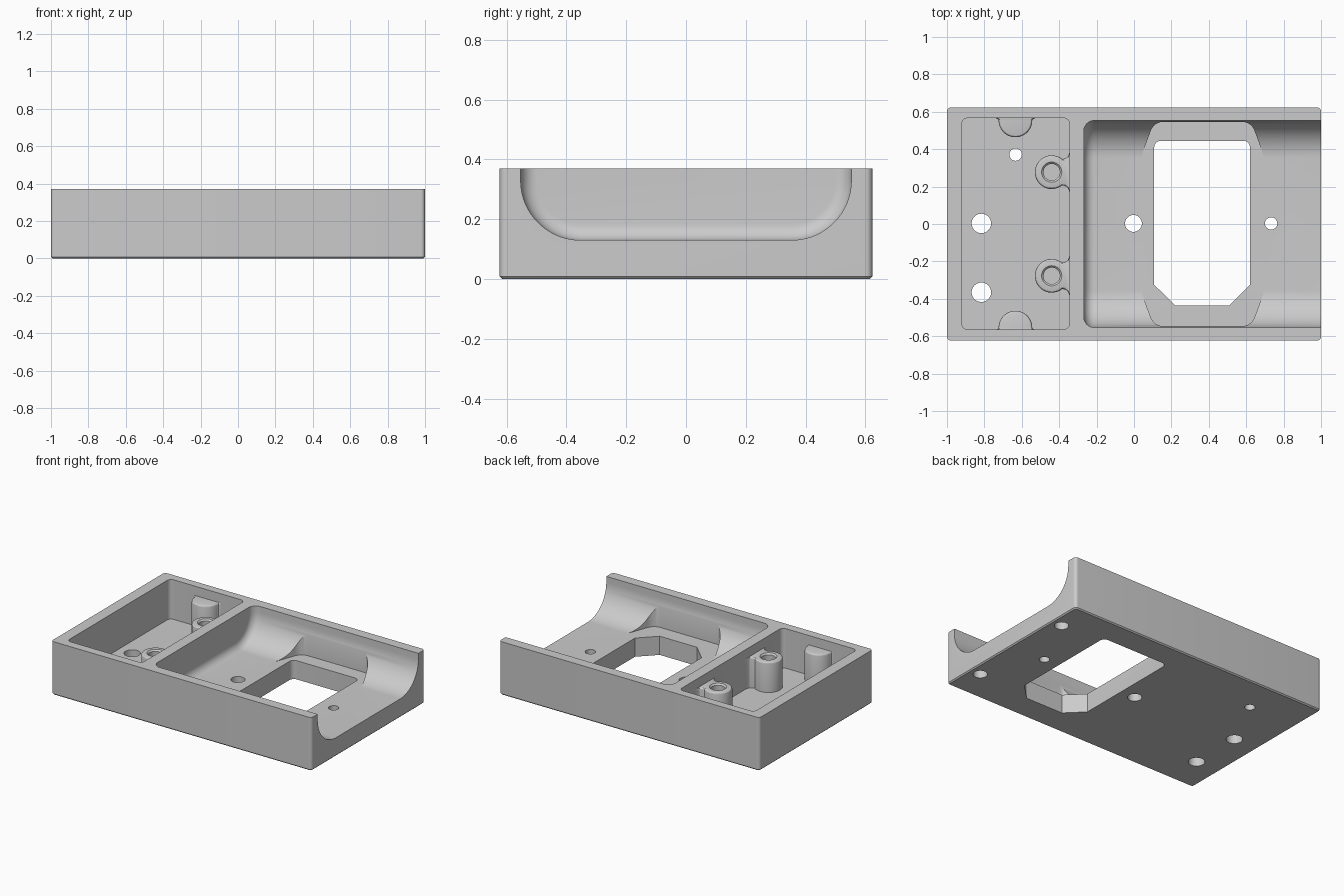
import bpy, bmesh
from math import sin, cos, tan, pi, radians
from mathutils import Vector

cube = bpy.data.objects.get("Cube")
if cube:
    bpy.data.objects.remove(cube, do_unlink=True)

GREY = (0.6, 0.6, 0.6, 1)
grey = bpy.data.materials.new("plain grey")
grey.use_nodes = True
grey.diffuse_color = GREY
grey.node_tree.nodes["Principled BSDF"].inputs["Base Color"].default_value = GREY


def loft(name, rings):
    """Skin a stack of equal-length closed rings and cap both ends."""
    bm = bmesh.new()
    loops = [[bm.verts.new(p) for p in ring] for ring in rings]
    n = len(loops[0])
    for a, b in zip(loops, loops[1:]):
        for i in range(n):
            j = (i + 1) % n
            bm.faces.new((a[i], a[j], b[j], b[i]))
    bm.faces.new(loops[0])
    bm.faces.new(loops[-1])
    bmesh.ops.recalc_face_normals(bm, faces=bm.faces)
    mesh = bpy.data.meshes.new(name)
    bm.to_mesh(mesh)
    bm.free()
    mesh.materials.append(grey)
    obj = bpy.data.objects.new(name, mesh)
    bpy.context.collection.objects.link(obj)
    return obj


def prism(name, outline, z0, z1):
    return loft(name, [[(x, y, z) for x, y in outline] for z in (z0, z1)])


def rounded(corners, steps=8):
    """Round each (x, y, radius) corner of a polygon with a smooth arc."""
    out = []
    for i, (x, y, r) in enumerate(corners):
        p = Vector((x, y))
        if r == 0:
            out.append((x, y))
            continue
        d0 = (Vector(corners[i - 1][:2]) - p).normalized()
        d1 = (Vector(corners[(i + 1) % len(corners)][:2]) - p).normalized()
        half = d0.angle(d1) / 2
        bisector = (d0 + d1).normalized()
        centre = p + bisector * (r / sin(half))
        across = (d0 - d1).normalized()
        sweep = pi / 2 - half
        for k in range(steps + 1):
            a = sweep * (1 - 2 * k / steps)
            q = centre + (across * sin(a) - bisector * cos(a)) * r
            out.append((q.x, q.y))
    return out


def box_outline(x0, x1, y0, y1, r):
    return rounded([(x0, y0, r), (x1, y0, r), (x1, y1, r), (x0, y1, r)])


def hole(x, y, r, z0, z1, top_r=None):
    rings = [(r, z0), (r, z1)] if top_r is None else [(r, z0), (r, z1 - 0.01), (top_r, z1), (top_r, z1 + 0.05)]
    angles = [2 * pi * k / 40 for k in range(40)]
    return loft("hole_cutter", [[(x + q * cos(a), y + q * sin(a), z) for a in angles] for q, z in rings])


def combine(target, tool, operation):
    mod = target.modifiers.new("combine", 'BOOLEAN')
    mod.operation, mod.solver, mod.object = operation, 'EXACT', tool
    bpy.context.view_layer.objects.active = target
    bpy.ops.object.modifier_apply(modifier=mod.name)
    bpy.data.objects.remove(tool, do_unlink=True)


HX, HY, TOP, FLOOR, TRAY_FLOOR = 1.0, 0.623, 0.37, 0.13, 0.095

# Outer block with rounded corners and a small chamfer underneath
chamfer = 0.008
body = loft("housing_body", [
    [(x, y, z) for x, y in box_outline(-HX + d, HX - d, -HY + d, HY - d, 0.022 - d)]
    for d, z in ((chamfer, 0), (0, chamfer), (0, TOP))])

# Square-walled tray at the closed end
combine(body, prism("tray_cutter", box_outline(-0.92, -0.345, -0.563, 0.566, 0.03), TRAY_FLOOR, 0.5), 'DIFFERENCE')


# Coved channel, open at one end, with a filleted inner end wall
def channel_ring(x, inset):
    w, z, r = 0.553 - inset, FLOOR + inset, 0.2 - inset
    arc = [(w - r + r * cos(a), z + r - r * sin(a)) for a in (pi / 2 * k / 20 for k in range(21))]
    side = [(w, 0.5)] + arc
    return [(x, y, h) for y, h in side] + [(x, -y, h) for y, h in reversed(side)]


fillet = 0.055
rings = [channel_ring(-0.268 + fillet * (1 - cos(a)), fillet * (1 - sin(a)))
         for a in (pi / 2 * k / 10 for k in range(11))]
combine(body, loft("channel_cutter", rings + [channel_ring(1.1, 0)]), 'DIFFERENCE')

# Recess that clears the coves around the window
mid = 0.367
quarter = [(0.325, 0.37, 0), (0.26, 0.546, 0.07)]
corners = [(mid + sx * x, sy * y, r)
           for sx, sy, step in ((1, 1, 1), (-1, 1, -1), (-1, -1, 1), (1, -1, -1))
           for x, y, r in quarter[::step]]
combine(body, prism("recess_cutter", rounded(corners), FLOOR, 0.365), 'DIFFERENCE')

# Window through the floor, two corners rounded and two clipped
window = rounded([(0.108, -0.325, 0), (0.222, -0.437, 0), (0.508, -0.437, 0), (0.62, -0.325, 0),
                  (0.62, 0.445, 0.035), (0.108, 0.445, 0.035)])
combine(body, prism("window_cutter", window, -0.1, 0.3), 'DIFFERENCE')


# Posts that grow out of the tray walls, with flared roots and eased tops
def post(name, centre, turn, reach, flare, first_angle):
    r, ease = 0.09, 0.014
    span = 2 * pi - 2 * first_angle

    def outline(d):
        arc = [((r - d) * cos(a), (r - d) * sin(a))
               for a in (first_angle + span * k / 32 for k in range(33))]
        root = [(u, v - d) for u, v in flare] + [(reach + 0.03, flare[-1][1] - d)]
        local = [(u, -v) for u, v in root] + root[::-1]
        return [(centre[0] + u * cos(turn) - v * sin(turn),
                 centre[1] + u * sin(turn) + v * cos(turn)) for u, v in arc + local]

    levels = [(0, TRAY_FLOOR - 0.03)] + [(ease * (1 - cos(a)), 0.305 - ease * (1 - sin(a)))
                                        for a in (0, pi / 6, pi / 3, pi / 2)]
    return loft(name, [[(x, y, z) for x, y in outline(d)] for d, z in levels])


screw_flare = [(0.072, 0.073), (0.086, 0.083), (0.095, 0.105)]
wall_flare = [(0.006, 0.093), (0.012, 0.105)]
for side in (1, -1):
    combine(body, post("screw_post", (-0.44, side * 0.277), 0, 0.095, screw_flare, radians(52)), 'UNION')
    combine(body, post("wall_post", (-0.634, side * 0.554), side * pi / 2, 0.012, wall_flare, pi / 2), 'UNION')
for side in (1, -1):
    combine(body, hole(-0.44, side * 0.277, 0.044, 0.12, 0.305, 0.054), 'DIFFERENCE')
    combine(body, hole(0.922, side * 0.395, 0.045, -0.1, 0.08), 'DIFFERENCE')

# Round holes through the floors
for x, y, r in ((-0.816, 0.003, 0.052), (-0.816, -0.365, 0.052), (-0.633, 0.371, 0.033),
                (-0.003, 0.003, 0.045), (0.733, 0.003, 0.033)):
    combine(body, hole(x, y, r, -0.1, 0.25), 'DIFFERENCE')

# Smooth the coves and rounds while keeping the edges crisp
bpy.ops.object.select_all(action='DESELECT')
body.select_set(True)
bpy.context.view_layer.objects.active = body
bpy.ops.object.shade_smooth_by_angle(angle=radians(25))
